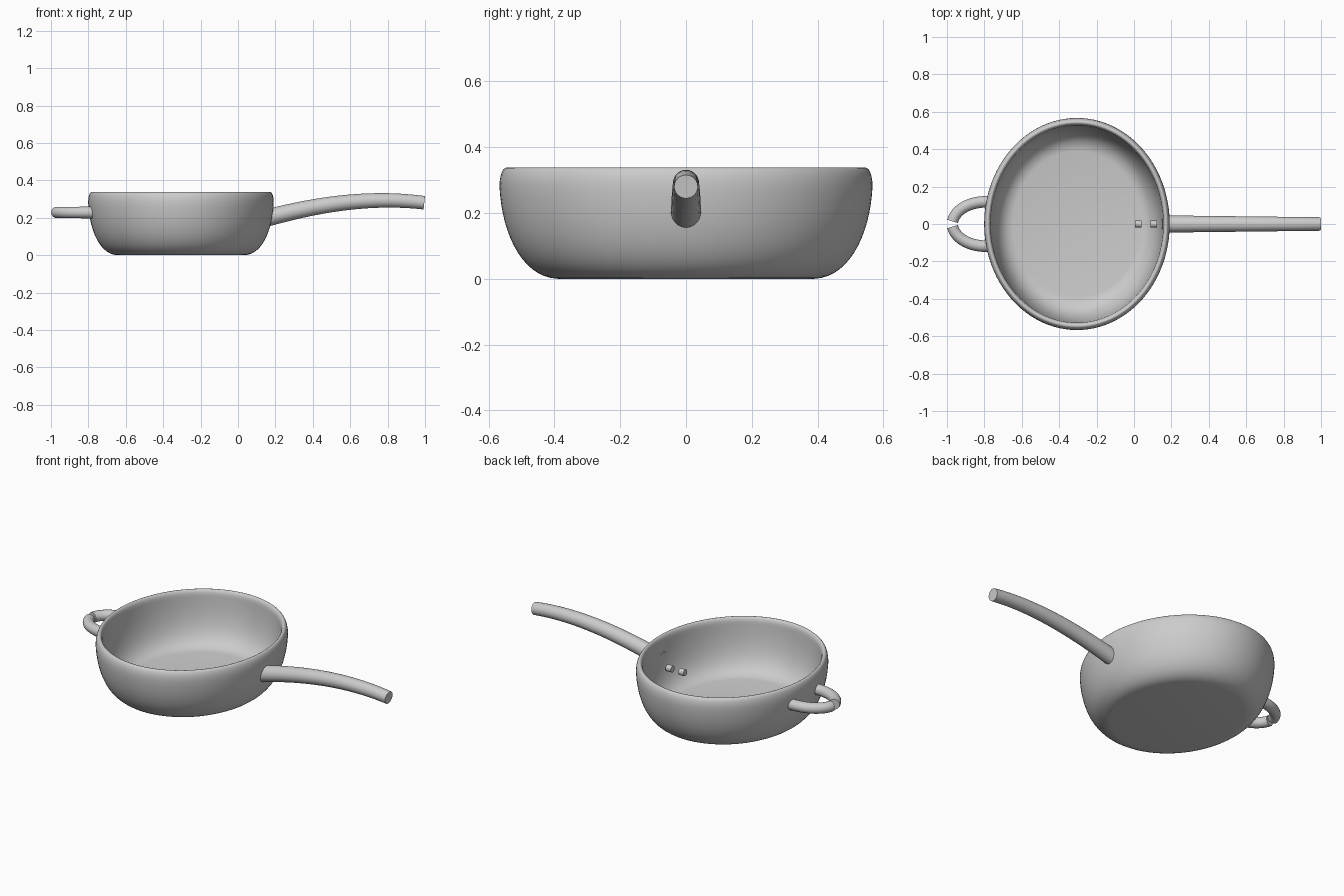
import bpy, bmesh, math
from mathutils import Vector
from mathutils.geometry import interpolate_bezier

cube = bpy.data.objects.get("Cube")
if cube:
    bpy.data.objects.remove(cube, do_unlink=True)

# Single metal colour
GREY = (0.6, 0.6, 0.6, 1.0)
metal = bpy.data.materials.new("grey_metal")
metal.use_nodes = True
metal.diffuse_color = GREY
metal.node_tree.nodes["Principled BSDF"].inputs["Base Color"].default_value = GREY


def finish(name, bm, angle=40):
    """Turn a bmesh into a smooth shaded object with sharp edges kept."""
    bmesh.ops.recalc_face_normals(bm, faces=bm.faces)
    mesh = bpy.data.meshes.new(name)
    bm.to_mesh(mesh)
    bm.free()
    mesh.materials.append(metal)
    obj = bpy.data.objects.new(name, mesh)
    bpy.context.collection.objects.link(obj)
    bpy.ops.object.select_all(action='DESELECT')
    obj.select_set(True)
    bpy.context.view_layer.objects.active = obj
    bpy.ops.object.shade_smooth_by_angle(angle=math.radians(angle))
    return obj


def bezier(points, steps):
    a, b, c, d = [Vector(p) for p in points]
    return interpolate_bezier(a, b, c, d, steps)


def bridge(bm, rings):
    for low, high in zip(rings, rings[1:]):
        n = len(low)
        for i in range(n):
            j = (i + 1) % n
            bm.faces.new((low[i], low[j], high[j], high[i]))
    bm.faces.new(rings[0])
    bm.faces.new(rings[-1])


def tube(name, path, r_start, r_end, side, sides=24, mirror=False):
    """Sweep a tapering circle along a planar path; side is the plane normal."""
    bm = bmesh.new()
    side = Vector(side)
    last = len(path) - 1
    for sign in ((1, -1) if mirror else (1,)):
        rings = []
        for k, p in enumerate(path):
            tangent = (path[min(k + 1, last)] - path[max(k - 1, 0)]).normalized()
            across = tangent.cross(side)
            r = r_start + (r_end - r_start) * k / last
            ring = []
            for i in range(sides):
                a = math.tau * i / sides
                v = p + r * (side * math.cos(a) + across * math.sin(a))
                ring.append(bm.verts.new((v.x, v.y * sign, v.z)))
            rings.append(ring)
        bridge(bm, rings)
    return finish(name, bm)


# Oval pan body: outer wall, rolled rim and inner wall, spun then squeezed in x
CENTRE_X, SQUEEZE, SEGMENTS = -0.305, 0.875, 96
wall = bezier([(0.39, 0, 0), (0.50, 0.005, 0), (0.56, 0.14, 0), (0.567, 0.28, 0)], 16)
rim = bezier([(0.567, 0.28, 0), (0.567, 0.354, 0), (0.527, 0.354, 0), (0.527, 0.30, 0)], 12)
inside = bezier([(0.527, 0.30, 0), (0.52, 0.15, 0), (0.49, 0.04, 0), (0.39, 0.03, 0)], 16)
bm = bmesh.new()
rings = []
for p in wall + rim[1:] + inside[1:]:
    ring = []
    for i in range(SEGMENTS):
        a = math.tau * i / SEGMENTS
        ring.append(bm.verts.new((CENTRE_X + SQUEEZE * p.x * math.cos(a),
                                  p.x * math.sin(a), p.y)))
    rings.append(ring)
bridge(bm, rings)
finish("pan_body", bm)

# Long arched handle
arch = bezier([(0.16, 0, 0.20), (0.44, 0, 0.275), (0.72, 0, 0.315), (0.996, 0, 0.28)], 24)
tube("long_handle", arch, 0.046, 0.036, (0, 1, 0))

# Small loop handle made of two mirrored halves that meet at the tip
loop = bezier([(-0.77, 0.118, 0.228), (-0.87, 0.125, 0.228),
               (-0.955, 0.08, 0.228), (-0.97, 0.014, 0.228)], 16)
tube("loop_handle", loop, 0.031, 0.030, (0, 0, 1), mirror=True)

# Two studs inside the pan in line with the long handle
for name, x in (("inner_stud", 0.022), ("outer_stud", 0.105)):
    ends = [Vector((x - 0.017, 0, 0.16)), Vector((x + 0.017, 0, 0.16))]
    tube(name, ends, 0.019, 0.019, (0, 1, 0))
